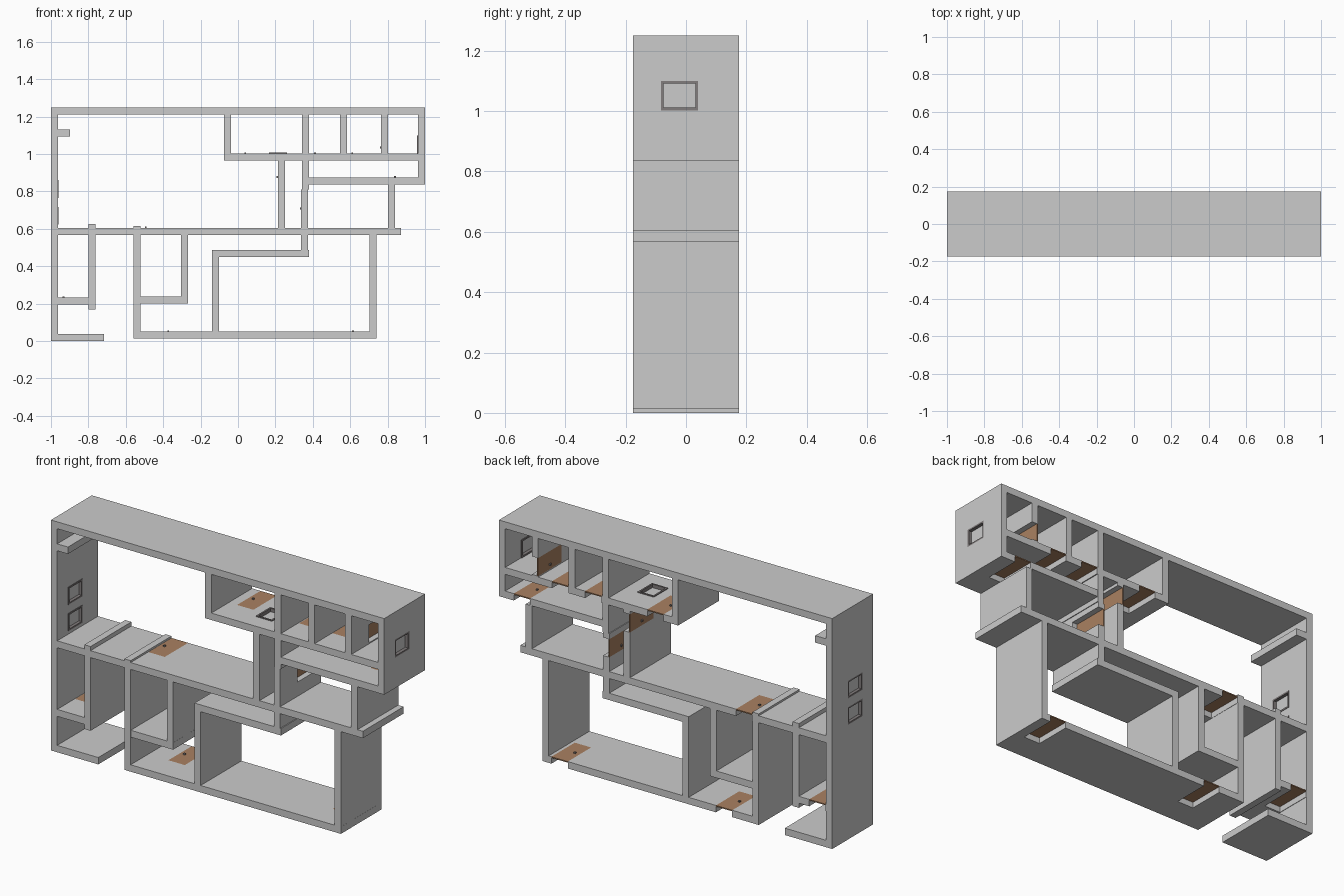
import bpy

if "Cube" in bpy.data.objects:
    bpy.data.objects.remove(bpy.data.objects["Cube"])

D = 0.175      # half wall height, lies along y
T = 0.0375     # wall thickness


def material(name, rgb):
    m = bpy.data.materials.new(name)
    m.diffuse_color = (*rgb, 1)
    m.use_nodes = True
    m.node_tree.nodes["Principled BSDF"].inputs["Base Color"].default_value = m.diffuse_color
    return m


WOOD = material("door_wood", (0.40, 0.22, 0.12))
GLASS = material("window_glass", (0.70, 0.68, 0.68))
FRAME = material("window_frame", (0.22, 0.20, 0.20))


def box(name, x0, x1, y0, y1, z0, z1, mat=None):
    bpy.ops.mesh.primitive_cube_add(size=1)
    o = bpy.context.object
    o.name = name
    for v in o.data.vertices:
        v.co = (x1 if v.co.x > 0 else x0, y1 if v.co.y > 0 else y0, z1 if v.co.z > 0 else z0)
    if mat:
        o.data.materials.append(mat)
    return o


def cut(target, *bounds):
    c = box("cutter", *bounds)
    c.hide_render = True
    mod = target.modifiers.new("opening", "BOOLEAN")
    mod.operation, mod.solver, mod.object = "DIFFERENCE", "EXACT", c
    bpy.context.view_layer.objects.active = target
    bpy.ops.object.modifier_apply(modifier=mod.name)
    bpy.data.objects.remove(c)


def slab(name, x0, x1, z0):
    return box(name, x0, x1, -D, D, z0, z0 + T)


def upright(name, x0, z0, z1):
    return box(name, x0, x0 + T, -D, D, z0, z1)


# Walls running along x: name -> start, end, lower edge
slabs = {n: slab(n, *v) for n, v in {
    "top_wall": (-1, 1, 1.2125),
    "left_stub": (-0.963, -0.898, 1.093),
    "main_wall": (-0.963, 0.872, 0.567),
    "upper_room_wall": (-0.075, 0.9625, 0.965),
    "closet_wall": (0.38, 1, 0.837),
    "hall_wall": (-0.139, 0.38, 0.45),
    "bottom_wall": (-0.559, 0.74, 0.0125),
    "small_room_wall": (-0.521, -0.267, 0.20),
    "left_room_wall": (-0.963, -0.80, 0.195),
    "left_bottom_wall": (-0.963, -0.716, 0.0),
}.items()}

# Walls running along z: name -> left edge, start, end
uprights = {n: upright(n, *v) for n, v in {
    "left_wall": (-1, 0, 1.2125),
    "right_wall": (0.9625, 0.8745, 1.2125),
    "upper_room_divider_1": (-0.075, 1.0025, 1.2125),
    "upper_room_divider_2": (0.342, 0.81, 1.2125),
    "upper_room_divider_3": (0.545, 1.0025, 1.2125),
    "upper_room_divider_4": (0.765, 1.0025, 1.2125),
    "passage_wall_left": (0.214, 0.6045, 0.965),
    "passage_wall_right": (0.338, 0.4875, 0.81),
    "closet_end_wall": (0.802, 0.6045, 0.837),
    "living_wall_left": (-0.139, 0.05, 0.45),
    "living_wall_right": (0.702, 0.05, 0.567),
    "small_room_left": (-0.559, 0.05, 0.615),
    "small_room_right": (-0.305, 0.2375, 0.567),
    "left_room_right": (-0.80, 0.17, 0.627),
}.items()}

# Doors: a notch from the back edge, a thin panel on one face, a small handle
DY, W, P = -0.025, 0.098, 0.006
for wall, x, z0 in [("main_wall", -0.52, 0.567), ("bottom_wall", -0.40, 0.0125),
                    ("bottom_wall", 0.587, 0.0125), ("left_room_wall", -0.96, 0.195),
                    ("upper_room_wall", 0.012, 0.965), ("upper_room_wall", 0.385, 0.965),
                    ("upper_room_wall", 0.584, 0.965), ("closet_wall", 0.813, 0.837)]:
    top = z0 + T
    cut(slabs[wall], x, x + W, DY, D + 0.05, z0 - 0.01, top + 0.01)
    box("door", x, x + W, DY, D, top - P, top, WOOD)
    box("door_handle", x + 0.022, x + 0.032, 0.07, 0.08, top, top + 0.007, FRAME)

for wall, x, z in [("upper_room_divider_4", 0.765, 1.008), ("passage_wall_left", 0.214, 0.85),
                   ("passage_wall_right", 0.338, 0.682)]:
    cut(uprights[wall], x - 0.01, x + T + 0.01, DY, D + 0.05, z, z + W)
    box("door", x, x + P, DY, D, z, z + W, WOOD)
    box("door_handle", x - 0.007, x, 0.07, 0.08, z + 0.022, z + 0.032, FRAME)

# Windows: opening, pane and four frame bars; y range is shared
Y0, Y1, F = -0.083, 0.04, 0.009


def side_window(wall, x0, x1, z0, z1):
    cut(uprights[wall], x0 - 0.01, x1 + 0.01, Y0, Y1, z0, z1)
    mid = (x0 + x1) / 2
    box("window_pane", mid - 0.003, mid + 0.003, Y0 + F, Y1 - F, z0 + F, z1 - F, GLASS)
    for a, b in ((z0, z0 + F), (z1 - F, z1)):
        box("window_frame_bar", x0, x1, Y0, Y1, a, b, FRAME)
    for a, b in ((Y0, Y0 + F), (Y1 - F, Y1)):
        box("window_frame_post", x0, x1, a, b, z0 + F, z1 - F, FRAME)


side_window("right_wall", 0.958, 1.0, 1.0025, 1.10)
side_window("left_wall", -1.0, -0.96, 0.622, 0.717)
side_window("left_wall", -1.0, -0.96, 0.765, 0.86)

# Window in the upper room wall
X0, X1, Z0, Z1 = 0.165, 0.262, 0.965, 1.007
cut(slabs["upper_room_wall"], X0, X1, Y0, Y1, Z0 - 0.01, Z1 + 0.01)
box("window_pane", X0 + F, X1 - F, Y0 + F, Y1 - F, 0.982, 0.988, GLASS)
for a, b in ((X0, X0 + F), (X1 - F, X1)):
    box("window_frame_bar", a, b, Y0, Y1, Z0, Z1, FRAME)
for a, b in ((Y0, Y0 + F), (Y1 - F, Y1)):
    box("window_frame_post", X0 + F, X1 - F, a, b, Z0, Z1, FRAME)
